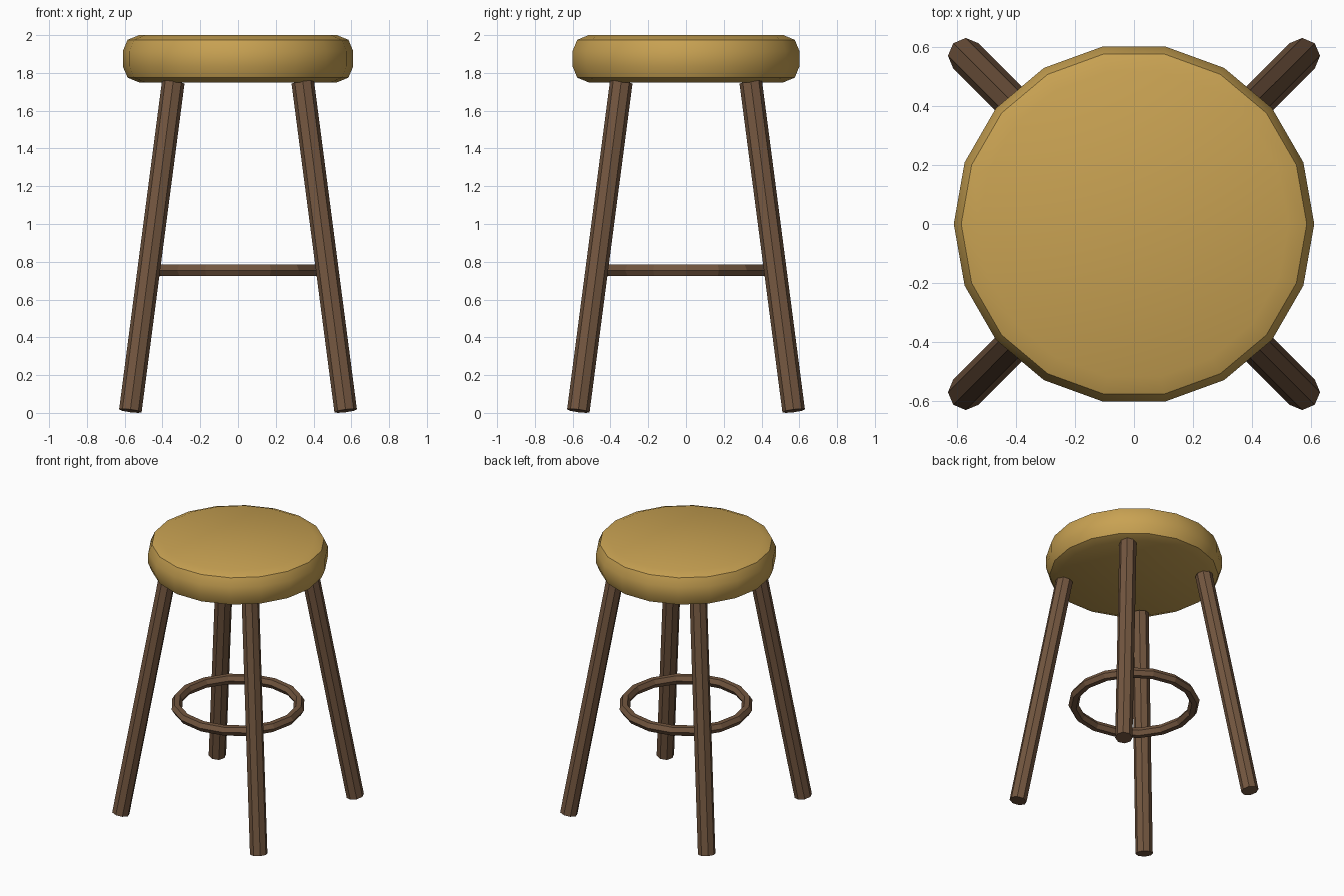
import bpy
from math import radians
from mathutils import Vector, Matrix

if "Cube" in bpy.data.objects:
    bpy.data.objects.remove(bpy.data.objects["Cube"])


def material(name, rgb):
    m = bpy.data.materials.new(name)
    m.diffuse_color = (*rgb, 1)
    m.use_nodes = True
    m.node_tree.nodes["Principled BSDF"].inputs["Base Color"].default_value = m.diffuse_color
    return m


cushion = material("tan_cushion", (0.58, 0.36, 0.085))
wood = material("dark_wood", (0.17, 0.093, 0.05))


def finish(name, mat):
    ob = bpy.context.object
    ob.name = ob.data.name = name
    ob.data.materials.append(mat)
    return ob


# Seat: 18-sided disc with a two-step bevel on both rims
bpy.ops.mesh.primitive_cylinder_add(vertices=18, radius=0.61, depth=0.25,
                                    location=(0, 0, 1.875),
                                    rotation=(0, 0, radians(10)))
seat = finish("seat", cushion)
bevel = seat.modifiers.new("rim", 'BEVEL')
bevel.width = 0.085
bevel.segments = 2
bevel.limit_method = 'ANGLE'
bevel.angle_limit = radians(40)
bpy.ops.object.modifier_apply(modifier=bevel.name)
# Put a corner exactly on the x axis
bpy.ops.object.transform_apply(location=False, rotation=True, scale=False)
if max(v.co.x for v in seat.data.vertices) < 0.607:
    seat.data.transform(Matrix.Rotation(radians(10), 4, 'Z'))
bpy.ops.object.shade_smooth_by_angle(angle=radians(30))

# Splayed legs: octagonal rods, one corner facing outwards
for side_y, row in ((-1, "front"), (1, "back")):
    for side_x, col in ((-1, "left"), (1, "right")):
        foot = Vector((0.57 * side_x, 0.57 * side_y, 0.011))
        top = Vector((0.343 * side_x, 0.343 * side_y, 1.75))
        axis = (top - foot).normalized()
        out = Vector((side_x, side_y, 0))
        out = (out - axis * out.dot(axis)).normalized()
        frame = Matrix((out, axis.cross(out), axis)).transposed().to_4x4()
        bpy.ops.mesh.primitive_cylinder_add(vertices=8, radius=0.06,
                                            depth=(top - foot).length)
        leg = finish(f"{row}_{col}_leg", wood)
        leg.data.transform(Matrix.Translation((foot + top) / 2) @ frame)

# Foot ring
bpy.ops.mesh.primitive_torus_add(major_segments=16, minor_segments=6,
                                 major_radius=0.42, minor_radius=0.036,
                                 location=(0, 0, 0.755))
finish("foot_ring", wood)
bpy.ops.object.shade_flat()
